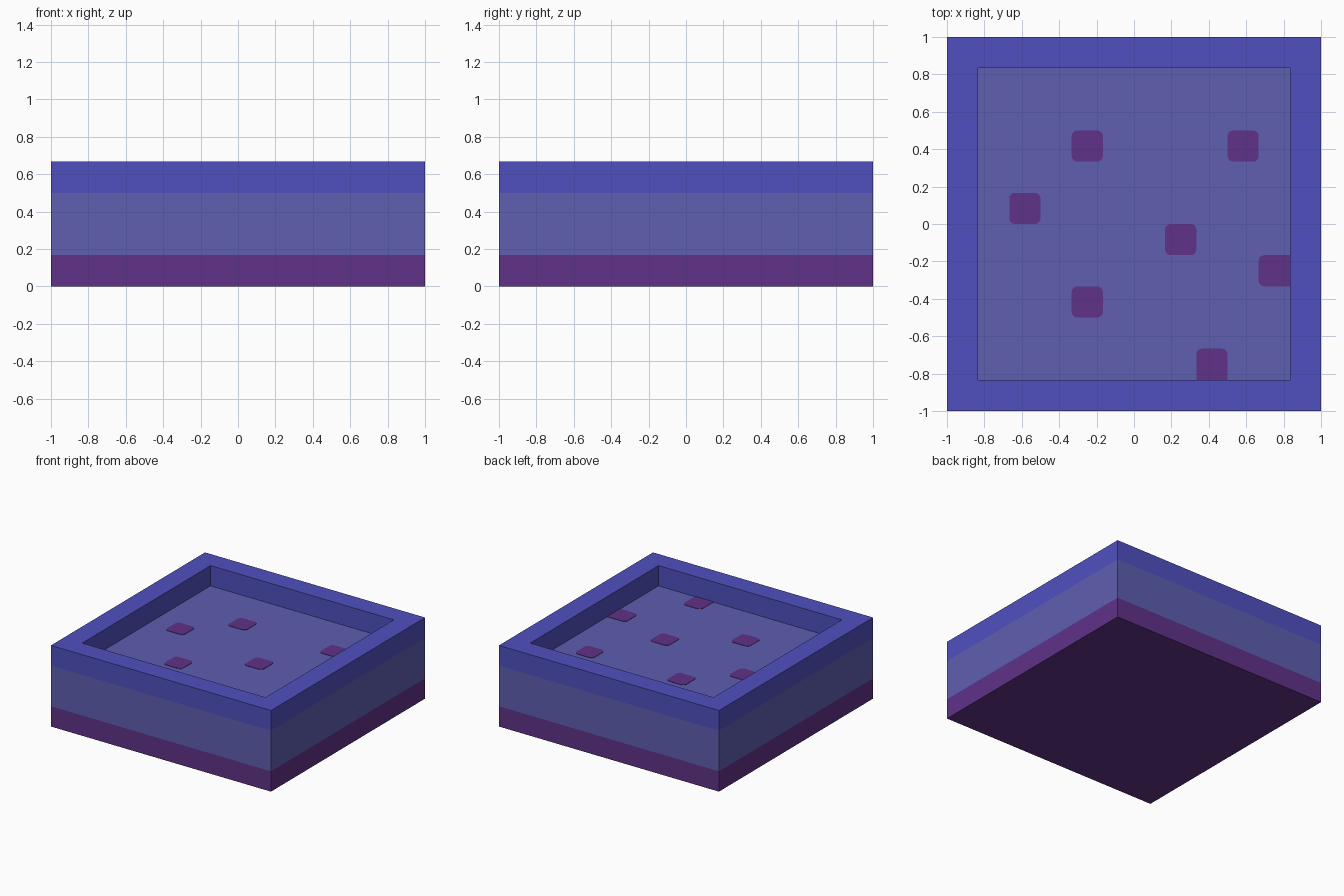
import bpy, bmesh, math

cube = bpy.data.objects.get("Cube")
if cube:
    bpy.data.objects.remove(cube, do_unlink=True)

U = 1 / 6            # grid unit of the design
FLOOR = 3 * U        # height of the recessed floor
INNER = 5 * U        # half width of the recess


def material(name, srgb):
    col = [((c / 255 + 0.055) / 1.055) ** 2.4 for c in srgb] + [1.0]
    m = bpy.data.materials.new(name)
    m.use_nodes = True
    m.diffuse_color = col
    bsdf = m.node_tree.nodes["Principled BSDF"]
    bsdf.inputs["Base Color"].default_value = col
    bsdf.inputs["Roughness"].default_value = 0.9
    return m


purple = material("deep purple", (96, 50, 136))
slate = material("slate blue", (94, 94, 176))
blue = material("bright blue", (80, 80, 192))


def finish(bm, name, mats):
    mesh = bpy.data.meshes.new(name)
    bm.normal_update()
    bm.to_mesh(mesh)
    bm.free()
    for m in mats:
        mesh.materials.append(m)
    ob = bpy.data.objects.new(name, mesh)
    bpy.context.collection.objects.link(ob)
    return ob


# Tray: square rings joined upwards outside, over the rim and down inside
def build_tray():
    bm = bmesh.new()
    profile = [(1, 0), (1, U), (1, FLOOR), (1, 4 * U), (INNER, 4 * U), (INNER, FLOOR)]
    band_colour = [0, 1, 2, 2, 2]
    rings = [[bm.verts.new((sx * h, sy * h, z))
              for sx, sy in ((-1, -1), (1, -1), (1, 1), (-1, 1))] for h, z in profile]
    for low, high, colour in zip(rings, rings[1:], band_colour):
        for i in range(4):
            j = (i + 1) % 4
            bm.faces.new((low[i], low[j], high[j], high[i])).material_index = colour
    bm.faces.new(rings[0][::-1]).material_index = 0
    bm.faces.new(rings[-1]).material_index = 1
    return finish(bm, "tray", [purple, slate, blue])


# Spot: thin square plate, corners rounded except where it meets a wall
def build_spot(name, cx, cy, half=U / 2, radius=0.03, thick=0.003):
    bm = bmesh.new()
    outline = []
    for k, (sx, sy) in enumerate(((1, 1), (-1, 1), (-1, -1), (1, -1))):
        x, y = cx + sx * half, cy + sy * half
        if max(abs(x), abs(y)) > INNER - 0.01:
            outline.append((x, y))
            continue
        for s in range(5):
            a = math.radians(90 * k + 22.5 * s)
            outline.append((x - sx * radius + radius * math.cos(a),
                            y - sy * radius + radius * math.sin(a)))
    low = [bm.verts.new((x, y, FLOOR)) for x, y in outline]
    top = [bm.verts.new((x, y, FLOOR + thick)) for x, y in outline]
    bm.faces.new(top)
    for i in range(len(low)):
        j = (i + 1) % len(low)
        bm.faces.new((low[i], low[j], top[j], top[i]))
    return finish(bm, name, [purple])


build_tray()

# Spot centres in grid units
spots = [(-1.5, 2.5), (3.5, 2.5), (-3.5, 0.5), (1.5, -0.5),
         (4.5, -1.5), (-1.5, -2.5), (2.5, -4.5)]
for n, (gx, gy) in enumerate(spots, 1):
    build_spot(f"floor_spot_{n}", gx * U, gy * U)
